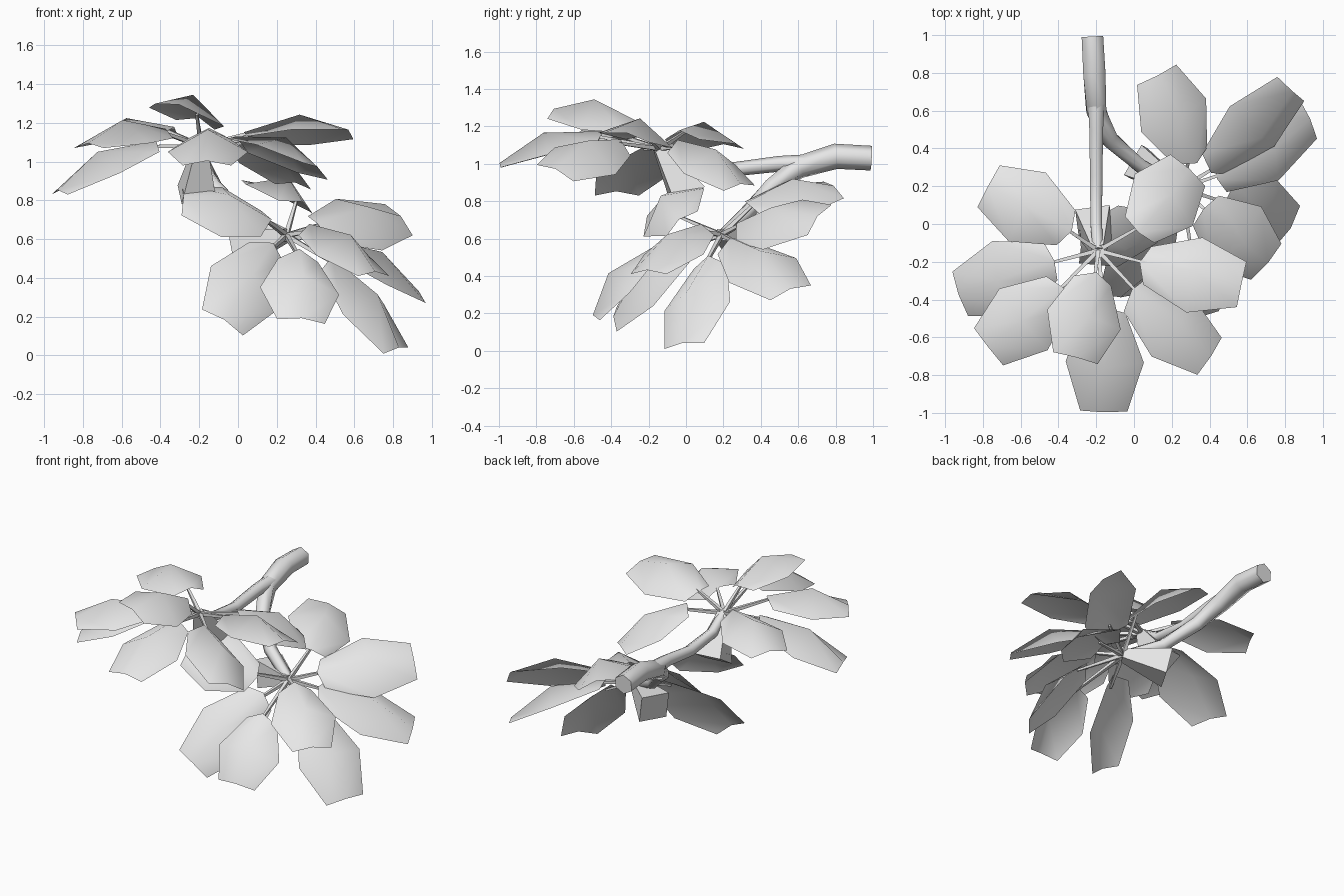
import bpy, math
from mathutils import Vector

if "Cube" in bpy.data.objects:
    bpy.data.objects.remove(bpy.data.objects["Cube"])

grey = bpy.data.materials.new("plain grey")
grey.diffuse_color = (0.8, 0.8, 0.8, 1)
grey.use_nodes = True
grey.node_tree.nodes["Principled BSDF"].inputs["Base Color"].default_value = grey.diffuse_color
UP = Vector((0, 0, 1))


def add_object(name, verts, faces):
    mesh = bpy.data.meshes.new(name)
    mesh.from_pydata([tuple(v) for v in verts], [], faces)
    mesh.materials.append(grey)
    for p in mesh.polygons:
        p.use_smooth = True
    ob = bpy.data.objects.new(name, mesh)
    bpy.context.collection.objects.link(ob)
    bpy.context.view_layer.objects.active = ob
    bpy.ops.object.select_all(action='DESELECT')
    ob.select_set(True)
    bpy.ops.object.shade_smooth_by_angle(angle=math.radians(75))
    return ob


def tube(verts, faces, path, sides=4):
    """Tapered tube through (x, y, z, radius) points, closed at both ends."""
    start = len(verts)
    pts = [Vector(p[:3]) for p in path]
    for i, p in enumerate(pts):
        t = (pts[min(i + 1, len(pts) - 1)] - pts[max(i - 1, 0)]).normalized()
        side = t.cross(UP).normalized()
        top = side.cross(t)
        for k in range(sides):
            a = 2 * math.pi * (k + 0.5) / sides
            verts.append(p + path[i][3] * (math.cos(a) * side + math.sin(a) * top))
    for i in range(len(pts) - 1):
        for k in range(sides):
            a, b = start + i * sides, start + (i + 1) * sides
            n = (k + 1) % sides
            faces.append((a + k, a + n, b + n, b + k))
    faces.append(tuple(start + k for k in reversed(range(sides))))
    faces.append(tuple(len(verts) - sides + k for k in range(sides)))


# (position along leaf, half width, ridge height)
ROWS = [(0.0, 0.105, 0.045), (0.5, 0.207, 0.12), (1.0, 0.125, 0.025)]


def leaf(verts, faces, base, tip, slope):
    """Six-cornered leaf folded along its midrib; slope tilts it sideways."""
    axis = tip - base
    a = axis.normalized()
    s = Vector((a.y, -a.x, 0)).normalized() + slope * UP
    s = (s - a * s.dot(a)).normalized()
    n = s.cross(a)
    if n.z < 0:
        n = -n
    start = len(verts)
    for u, w, h in ROWS:
        c = base + axis * u
        ridge = c + n * h - (a * 0.04 if u == 0 else a * 0)
        verts.extend([c - s * w, ridge, c + s * w])
    for r in (0, 3):
        for k in (0, 1):
            i = start + r + k
            faces.append((i, i + 1, i + 4, i + 3))
    return base + axis * 0.08 + n * 0.05


def cluster(name, centre, stub_end, leaves):
    # leaves and their thin stems
    lv, lf, sv, sf = [], [], [], []
    for x, y, z, tx, ty, tz, slope in leaves:
        end = leaf(lv, lf, Vector((x, y, z)), Vector((tx, ty, tz)), slope)
        tube(sv, sf, [(*centre, 0.017), (*end, 0.009)])
    add_object(name + "_leaves", lv, lf)
    add_object(name + "_leaf_stems", sv, sf)
    # flared stub behind the cluster
    v, f = [], []
    tube(v, f, [(*centre, 0.045), (*stub_end, 0.13)])
    add_object(name + "_stub", v, f)


# Leaves: base xyz, tip xyz, sideways slope
upper = [
    (-0.36, -0.02, 1.13, -0.77, 0.20, 1.08, 0.0),
    (-0.44, -0.20, 1.05, -0.92, -0.37, 0.83, 0.0),
    (-0.40, -0.36, 1.12, -0.77, -0.65, 1.07, 0.0),
    (-0.15, -0.47, 1.12, -0.16, -0.99, 0.98, 0.0),
    (-0.22, -0.30, 1.19, -0.31, -0.71, 1.27, 0.25),
    (0.00, -0.38, 1.08, 0.40, -0.70, 0.95, 0.4),
    (0.07, -0.22, 1.11, 0.57, -0.32, 1.14, 0.2),
    (0.03, -0.03, 1.07, 0.285, 0.285, 0.87, -0.14),
]
lower = [
    (0.30, 0.36, 0.76, 0.12, 0.79, 0.86, -0.4),
    (0.42, 0.32, 0.65, 0.83, 0.715, 0.70, -0.85),
    (0.45, 0.26, 0.55, 0.92, 0.56, 0.31, -0.4),
    (0.48, 0.13, 0.45, 0.815, -0.01, 0.025, -0.3),
    (0.38, 0.07, 0.62, 0.70, -0.20, 0.41, 0.0),
    (0.31, -0.18, 0.49, 0.325, -0.48, 0.175, 0.2),
    (0.15, 0.02, 0.53, -0.08, -0.37, 0.17, 1.2),
    (0.12, -0.02, 0.68, -0.29, -0.11, 0.80, 0.88),
]
cluster("upper", (-0.19, -0.14, 1.08), (-0.21, 0.01, 0.83), upper)
cluster("lower", (0.25, 0.19, 0.62), (0.01, 0.33, 0.56), lower)

# Main branch, bending down to the lower cluster
v, f = [], []
tube(v, f, [(-0.22, 0.99, 1.03, 0.066), (-0.21, 0.8, 1.04, 0.068), (-0.20, 0.6, 0.98, 0.06),
            (-0.13, 0.45, 0.87, 0.05), (0.03, 0.31, 0.72, 0.042), (0.24, 0.20, 0.62, 0.035)], 6)
add_object("main_branch", v, f)

# Side branch, running straight to the upper cluster
v, f = [], []
tube(v, f, [(-0.20, 0.64, 1.0, 0.05), (-0.20, 0.5, 1.0, 0.042), (-0.20, 0.25, 0.97, 0.038),
            (-0.20, 0.0, 1.0, 0.035), (-0.19, -0.14, 1.08, 0.032)], 6)
add_object("side_branch", v, f)
